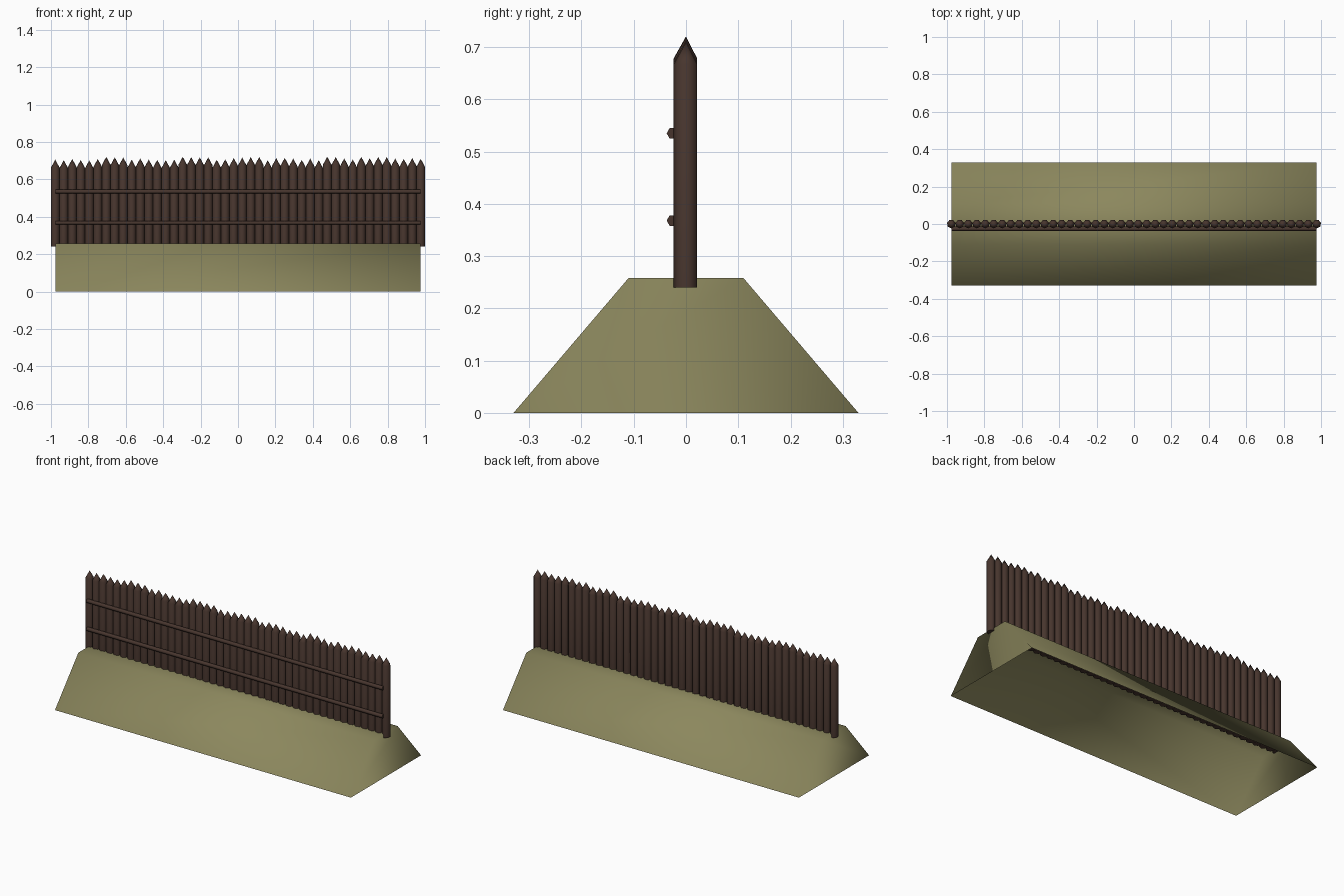
import bpy, bmesh, math, random
from mathutils import Matrix

cube = bpy.data.objects.get("Cube")
if cube:
    bpy.data.objects.remove(cube, do_unlink=True)

random.seed(4)
POSTS = 44
HALF = 0.977        # centre of the outermost post
RADIUS = 0.0235
POST_BOTTOM = 0.24
TIP = 0.042


def material(name, rgb):
    mat = bpy.data.materials.new(name)
    mat.use_nodes = True
    mat.diffuse_color = (*rgb, 1)
    mat.node_tree.nodes["Principled BSDF"].inputs["Base Color"].default_value = (*rgb, 1)
    return mat


def finish(name, bm, mat, angle=None):
    """Turn a bmesh into a smooth-shaded object."""
    bmesh.ops.recalc_face_normals(bm, faces=bm.faces)
    mesh = bpy.data.meshes.new(name)
    bm.to_mesh(mesh)
    bm.free()
    mesh.materials.append(mat)
    obj = bpy.data.objects.new(name, mesh)
    bpy.context.collection.objects.link(obj)
    bpy.ops.object.select_all(action="DESELECT")
    obj.select_set(True)
    bpy.context.view_layer.objects.active = obj
    if angle is None:
        bpy.ops.object.shade_smooth()
    else:
        bpy.ops.object.shade_smooth_by_angle(angle=math.radians(angle))
    return obj


earth = material("olive earth", (0.26, 0.243, 0.11))
wood = material("dark wood", (0.064, 0.036, 0.027))

# Earth bank: trapezoid section pulled along x, open underneath
bm = bmesh.new()
section = [(-0.33, 0), (-0.11, 0.258), (0.11, 0.258), (0.33, 0)]
ends = [[bm.verts.new((x, y, z)) for y, z in section] for x in (-0.975, 0.975)]
for i in range(3):
    bm.faces.new((ends[0][i], ends[0][i + 1], ends[1][i + 1], ends[1][i]))
for end in ends:
    bm.faces.new(end)
finish("earth_bank", bm, earth)


def ring(bm, x, z):
    """Seven-sided ring with one corner facing the front."""
    angles = [-math.pi / 2 + i * math.tau / 7 for i in range(7)]
    return [bm.verts.new((x + RADIUS * math.cos(a), RADIUS * math.sin(a), z)) for a in angles]


# Row of sharpened posts of slightly uneven height
bm = bmesh.new()
for n in range(POSTS):
    x = -HALF + 2 * HALF * n / (POSTS - 1)
    shoulder = random.uniform(0.658, 0.68)
    low, high = ring(bm, x, POST_BOTTOM), ring(bm, x, shoulder)
    tip = bm.verts.new((x, 0, shoulder + TIP))
    bm.faces.new(low)
    for i in range(7):
        j = (i + 1) % 7
        bm.faces.new((low[i], low[j], high[j], high[i]))
        bm.faces.new((high[i], high[j], tip))
finish("palisade_posts", bm, wood, 60)

# Two horizontal rails tied across the front
for name, z in (("lower_rail", 0.368), ("upper_rail", 0.535)):
    bm = bmesh.new()
    place = Matrix.Translation((0, -0.0255, z)) @ Matrix.Rotation(math.pi / 2, 4, "Y")
    turn = Matrix.Rotation(math.pi / 2, 4, "Z")
    bmesh.ops.create_cone(bm, cap_ends=True, segments=6, radius1=0.0115,
                          radius2=0.0115, depth=1.95, matrix=place @ turn)
    # Keep a corner of the hexagon pointing forward
    if max(abs(v.co.y + 0.0255) for v in bm.verts) < 0.011:
        bmesh.ops.rotate(bm, verts=bm.verts, cent=(0, -0.0255, z),
                         matrix=Matrix.Rotation(math.pi / 6, 3, "X"))
    finish(name, bm, wood, 62)
